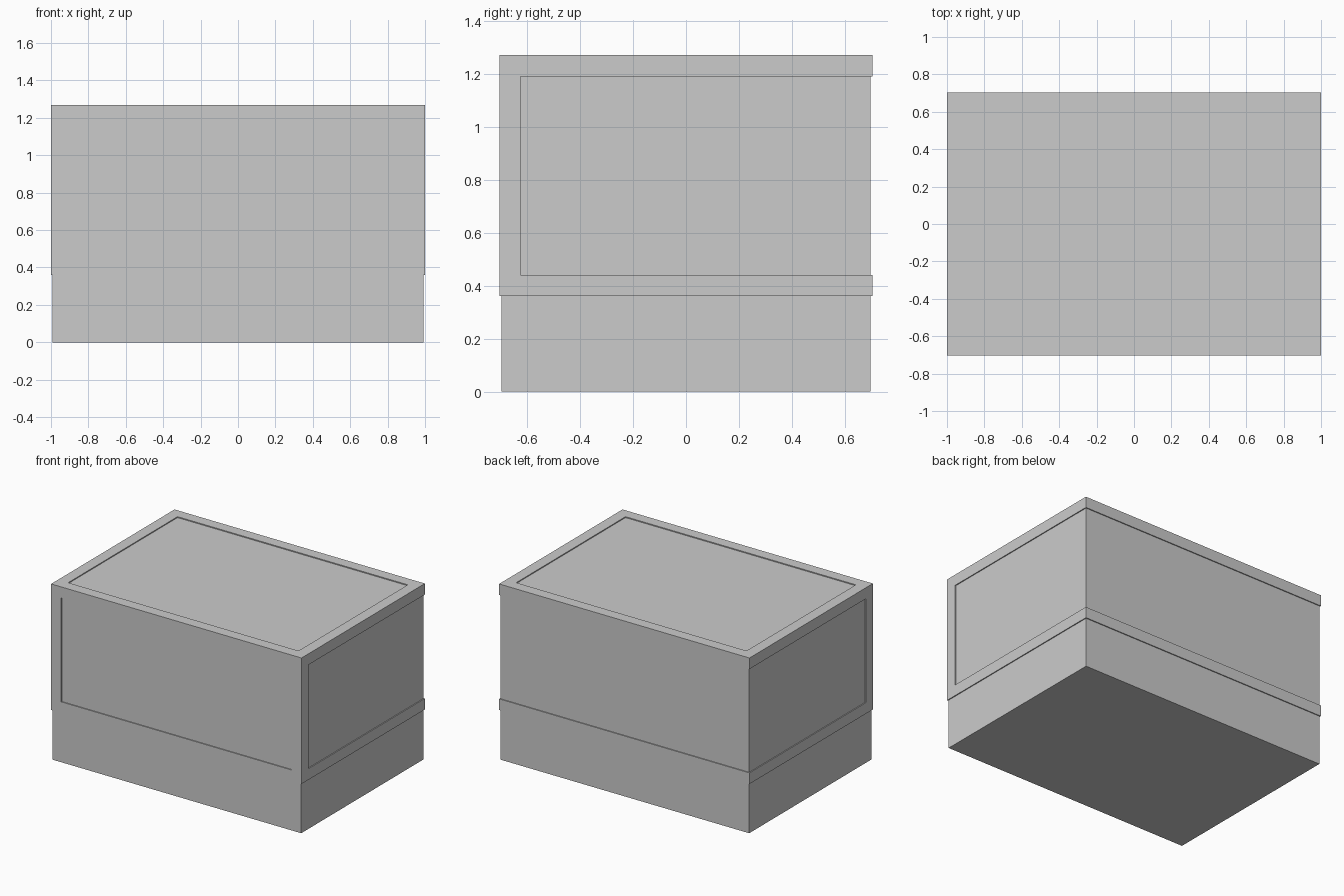
import bpy

if "Cube" in bpy.data.objects:
    bpy.data.objects.remove(bpy.data.objects["Cube"])

HX, HY, TOP = 1.0, 0.704, 1.27   # outer half sizes and height
T, LIP = 0.08, 0.007             # frame bar thickness, how far it stands proud
Z0 = 0.36                        # underside of the lower frame


def box(name, lo, hi):
    centre = [(a + b) / 2 for a, b in zip(lo, hi)]
    bpy.ops.mesh.primitive_cube_add(size=1, location=centre)
    ob = bpy.context.object
    ob.name = name
    ob.scale = [b - a for a, b in zip(lo, hi)]
    bpy.ops.object.transform_apply(location=False, rotation=False, scale=True)
    return ob


# Solid cabinet body
box("body", (-HX + LIP, -HY + LIP, 0), (HX - LIP, HY - LIP, TOP - LIP))

# Upper and lower frame rings
for level, z in (("lower", Z0), ("upper", TOP - T)):
    box(level + "_front_rail", (-HX, -HY, z), (HX, -HY + T, z + T))
    box(level + "_back_rail", (-HX, HY - T, z), (HX, HY, z + T))
    for side, x in (("left", -HX), ("right", HX - T)):
        box(f"{level}_{side}_rail", (x, -HY + T, z), (x + T, HY - T, z + T))

# Front corner posts
for side, x in (("left", -HX), ("right", HX - T)):
    box(side + "_front_post", (x, -HY, Z0 + T), (x + T, -HY + T, TOP - T))
